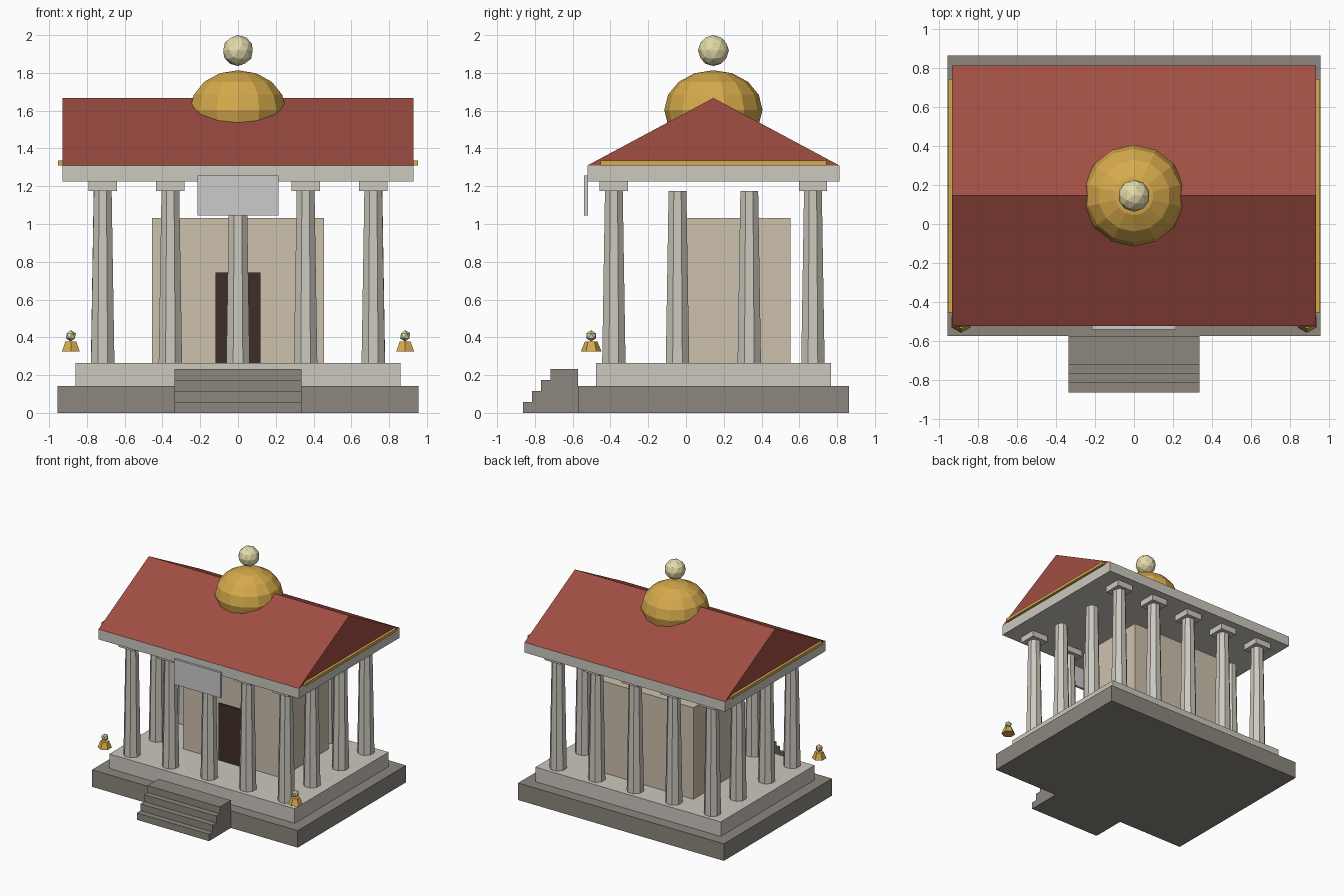
import bpy, bmesh, math
from mathutils import Matrix

if "Cube" in bpy.data.objects:
    bpy.data.objects.remove(bpy.data.objects["Cube"])

CY = 0.145  # centre line of the building in y


def material(name, r, g, b):
    m = bpy.data.materials.new(name)
    lin = [((c / 255 + 0.055) / 1.055) ** 2.4 for c in (r, g, b)]
    m.diffuse_color = (*lin, 1)
    m.use_nodes = True
    m.node_tree.nodes["Principled BSDF"].inputs["Base Color"].default_value = m.diffuse_color
    return m


DARK = material("dark_stone", 140, 135, 126)
PALE = material("pale_stone", 204, 200, 190)
WALL = material("wall_plaster", 205, 193, 173)
ROOF = material("roof_tile", 160, 78, 67)
GOLD = material("gold", 214, 170, 76)
CREAM = material("cream", 228, 219, 170)
DOOR = material("dark_wood", 62, 46, 39)


def finish(name, bm, mat, loc=(0, 0, 0)):
    mesh = bpy.data.meshes.new(name)
    bmesh.ops.recalc_face_normals(bm, faces=bm.faces)
    bm.to_mesh(mesh)
    bm.free()
    if mat:
        mesh.materials.append(mat)
    ob = bpy.data.objects.new(name, mesh)
    ob.location = loc
    bpy.context.collection.objects.link(ob)
    return ob


def box(name, x, y, z, mat):
    """Box from (min, max) pairs."""
    bm = bmesh.new()
    bmesh.ops.create_cube(bm, size=1)
    size = [b - a for a, b in (x, y, z)]
    bmesh.ops.scale(bm, vec=size, verts=bm.verts)
    return finish(name, bm, mat, [(a + b) / 2 for a, b in (x, y, z)])


def frustum(name, sides, r1, r2, x, y, z0, z1, mat, turn=0.0):
    bm = bmesh.new()
    bmesh.ops.create_cone(bm, cap_ends=True, segments=sides, radius1=r1, radius2=r2,
                          depth=z1 - z0, matrix=Matrix.Rotation(turn, 4, 'Z'))
    return finish(name, bm, mat, (x, y, (z0 + z1) / 2))


def ball(name, r, loc, subdiv, mat):
    bm = bmesh.new()
    bmesh.ops.create_icosphere(bm, subdivisions=subdiv, radius=r)
    return finish(name, bm, mat, loc)


def prism(name, profile, half_x, mat):
    """Extrude a (y, z) profile along x."""
    bm = bmesh.new()
    face = bm.faces.new([bm.verts.new((-half_x, y, z)) for y, z in profile])
    ext = bmesh.ops.extrude_face_region(bm, geom=[face])
    verts = [v for v in ext["geom"] if isinstance(v, bmesh.types.BMVert)]
    bmesh.ops.translate(bm, vec=(2 * half_x, 0, 0), verts=verts)
    return finish(name, bm, mat)


# Stepped platform
box("base_slab", (-0.955, 0.955), (CY - 0.717, CY + 0.717), (0, 0.143), DARK)
box("platform", (-0.86, 0.86), (CY - 0.622, CY + 0.622), (0.143, 0.265), PALE)

# Entrance stairs
for i in range(4):
    box(f"stair_{i + 1}", (-0.335, 0.335), (-0.8625 + 0.048 * i, -0.572),
        (0.058 * i, 0.058 * (i + 1)), DARK)

# Inner chamber and door
box("chamber", (-0.455, 0.455), (-0.08, 0.553), (0.265, 1.033), WALL)
box("door", (-0.118, 0.118), (-0.092, -0.07), (0.265, 0.742), DOOR)


# Columns: capitals on the front and back rows only
def column(x, y, capital):
    frustum("column", 8, 0.067, 0.051, x, y, 0.265, 1.175, PALE, math.pi / 8)
    if capital:
        box("capital", (x - 0.075, x + 0.075), (y - 0.075, y + 0.075), (1.175, 1.225), PALE)


for side in (-1, 1):
    for i in range(-2, 3):
        column(0.358 * i, CY + side * 0.527, True)
    for dy in (-0.19, 0.19):
        column(side * 0.717, CY + dy, False)

# Beam, roof, gable trims and blank front panel
box("entablature", (-0.93, 0.93), (CY - 0.667, CY + 0.667), (1.225, 1.31), PALE)
prism("roof", [(CY - 0.667, 1.31), (CY + 0.667, 1.31), (CY, 1.667)], 0.93, ROOF)
for side in (-1, 1):
    box("gable_trim", sorted((side * 0.915, side * 0.952)), (CY - 0.598, CY + 0.598),
        (1.311, 1.335), GOLD)
box("front_panel", (-0.215, 0.215), (-0.54, -0.52), (1.045, 1.257), None)

# Dome and finial
bm = bmesh.new()
bmesh.ops.create_uvsphere(bm, u_segments=14, v_segments=8, radius=0.26)
bmesh.ops.scale(bm, vec=(1, 1, 0.21 / 0.26), verts=bm.verts)
finish("dome", bm, GOLD, (0, CY, 1.604))
ball("finial", 0.082, (0, CY, 1.918), 2, CREAM)

# Corner lanterns
for side in (-1, 1):
    frustum("lantern_base", 6, 0.055, 0.033, side * 0.885, -0.502, 0.324, 0.378, GOLD)
    ball("lantern_globe", 0.03, (side * 0.885, -0.502, 0.408), 1, CREAM)
